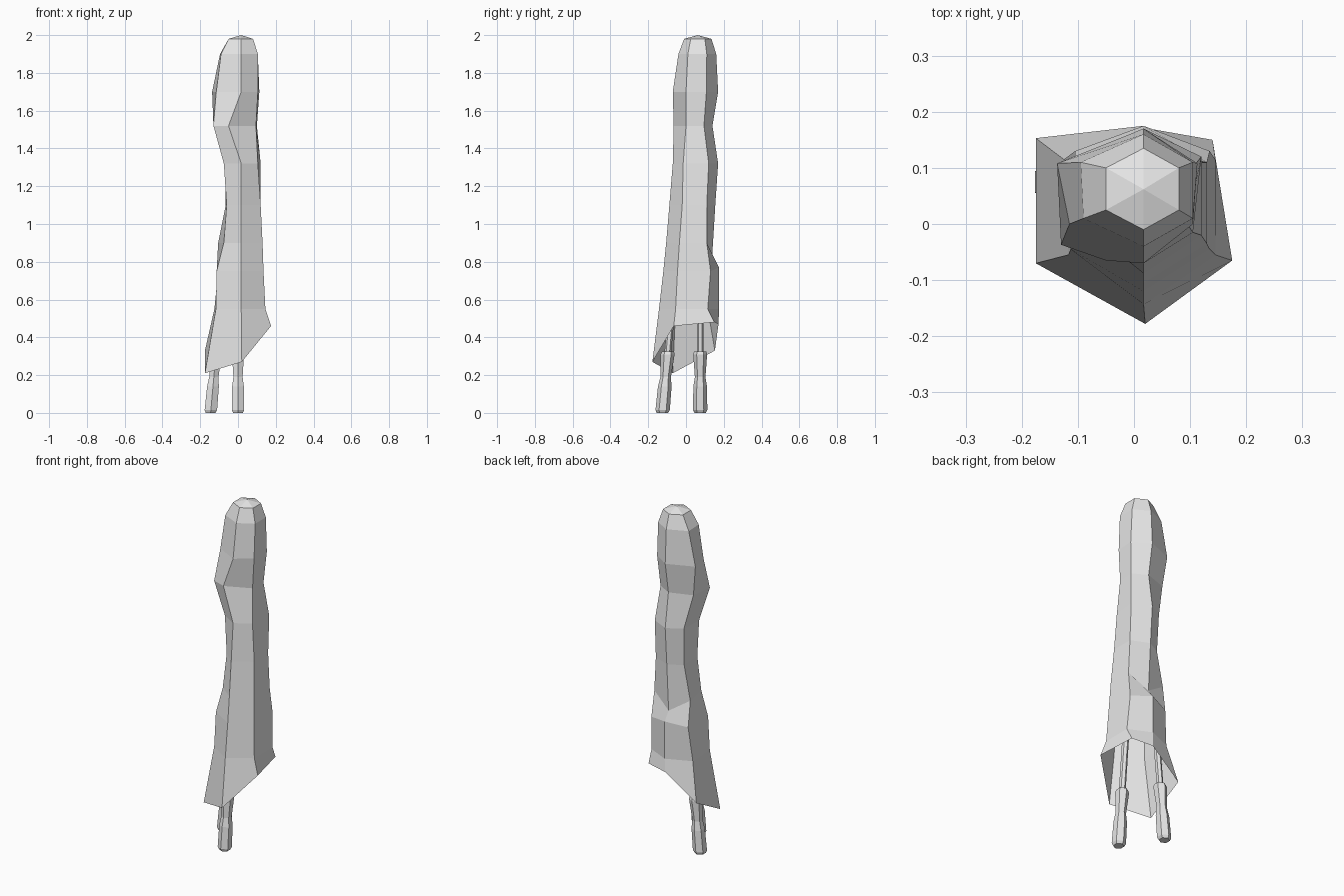
import bpy
import bmesh
import math
from mathutils import Vector

cube = bpy.data.objects.get("Cube")
if cube:
    bpy.data.objects.remove(cube, do_unlink=True)

grey = bpy.data.materials.new("plain light grey")
grey.use_nodes = True
GREY = (0.8, 0.8, 0.8, 1)
grey.diffuse_color = GREY
grey.node_tree.nodes["Principled BSDF"].inputs["Base Color"].default_value = GREY


def loft(name, rings, start_tip=None, end_tip=None):
    """Skin a stack of equal-sided rings, optionally closing each end to a point."""
    bm = bmesh.new()
    loops = [[bm.verts.new(point) for point in ring] for ring in rings]
    sides = len(loops[0])
    for upper, lower in zip(loops, loops[1:]):
        for i in range(sides):
            j = (i + 1) % sides
            bm.faces.new((upper[i], lower[i], lower[j], upper[j]))
    for tip, ring in ((start_tip, loops[0]), (end_tip, loops[-1])):
        if tip:
            point = bm.verts.new(tip)
            for i in range(sides):
                bm.faces.new((point, ring[i], ring[(i + 1) % sides]))
    bmesh.ops.recalc_face_normals(bm, faces=bm.faces)
    mesh = bpy.data.meshes.new(name)
    bm.to_mesh(mesh)
    bm.free()
    mesh.materials.append(grey)
    obj = bpy.data.objects.new(name, mesh)
    bpy.context.collection.objects.link(obj)
    return obj


# Cloak: six-sided rings, front corner first, then around by the model's left
MIDDLE = 0.017


def cloak_ring(z, front, back, right_front, right_back, left_front, left_back,
               side_front, side_back):
    return [Vector((MIDDLE, front, z)),
            Vector((left_front, side_front, z)),
            Vector((left_back, side_back, z)),
            Vector((MIDDLE, back, z)),
            Vector((right_back, side_back, z)),
            Vector((right_front, side_front, z))]


cloak_rings = [cloak_ring(*row) for row in (
    (1.98, -.01, .135, -.05, -.05, .08, .08, .025, .1),
    (1.9, -.04, .16, -.09, -.095, .105, .105, .01, .11),
    (1.7, -.07, .17, -.115, -.137, .105, .113, 0, .108),
    (1.52, -.065, .14, -.13, -.115, .095, .1, 0, .095),
    (1.32, -.07, .17, -.075, -.07, .105, .12, -.015, .12),
    (1.1, -.088, .155, -.06, -.065, .12, .12, -.02, .11),
    (.9, -.105, .138, -.075, -.105, .13, .13, -.035, .11),
    (.75, -.12, .175, -.113, -.105, .135, .135, -.045, .13),
    (.55, -.143, .175, -.117, -.125, .145, .145, -.055, .115))]

# Twisted fold at the chest and the step in the back
cloak_rings[3][0].x = -.05
cloak_rings[3][5].y = -.037
cloak_rings[6][3].z = .82
cloak_rings[7][3].z = .77

# Slanting open hem
hem = [Vector(point) for point in (
    (.02, -.178, .27), (.175, -.065, .46), (.14, .15, .48),
    (.015, .172, .47), (-.175, .153, .33), (-.175, -.07, .21))]
loft("cloak", cloak_rings + [hem], start_tip=(MIDDLE, .062, 2))


# Legs: thin shin set into a flared boot with a chamfered sole
def leg_ring(foot, lean, z, radius):
    centre = foot + lean * z
    return [centre + Vector((radius * math.sin(math.tau * k / 6),
                             -radius * math.cos(math.tau * k / 6), z))
            for k in range(6)]


def leg(side, foot, lean):
    foot, lean = Vector(foot), Vector(lean)
    boot = [leg_ring(foot, lean, z, r) for z, r in (
        (0, .03), (.015, .038), (.14, .036), (.19, .028), (.31, .037), (.325, .032))]
    loft(side + "_boot", boot, foot, foot + lean * .325 + Vector((0, 0, .325)))
    shin = [leg_ring(foot, lean, z, .018) for z in (.32, .75)]
    loft(side + "_shin", shin)


leg("left", (0, -.125, 0), (0, .09, 0))
leg("right", (-.145, .075, 0), (.09, 0, 0))
